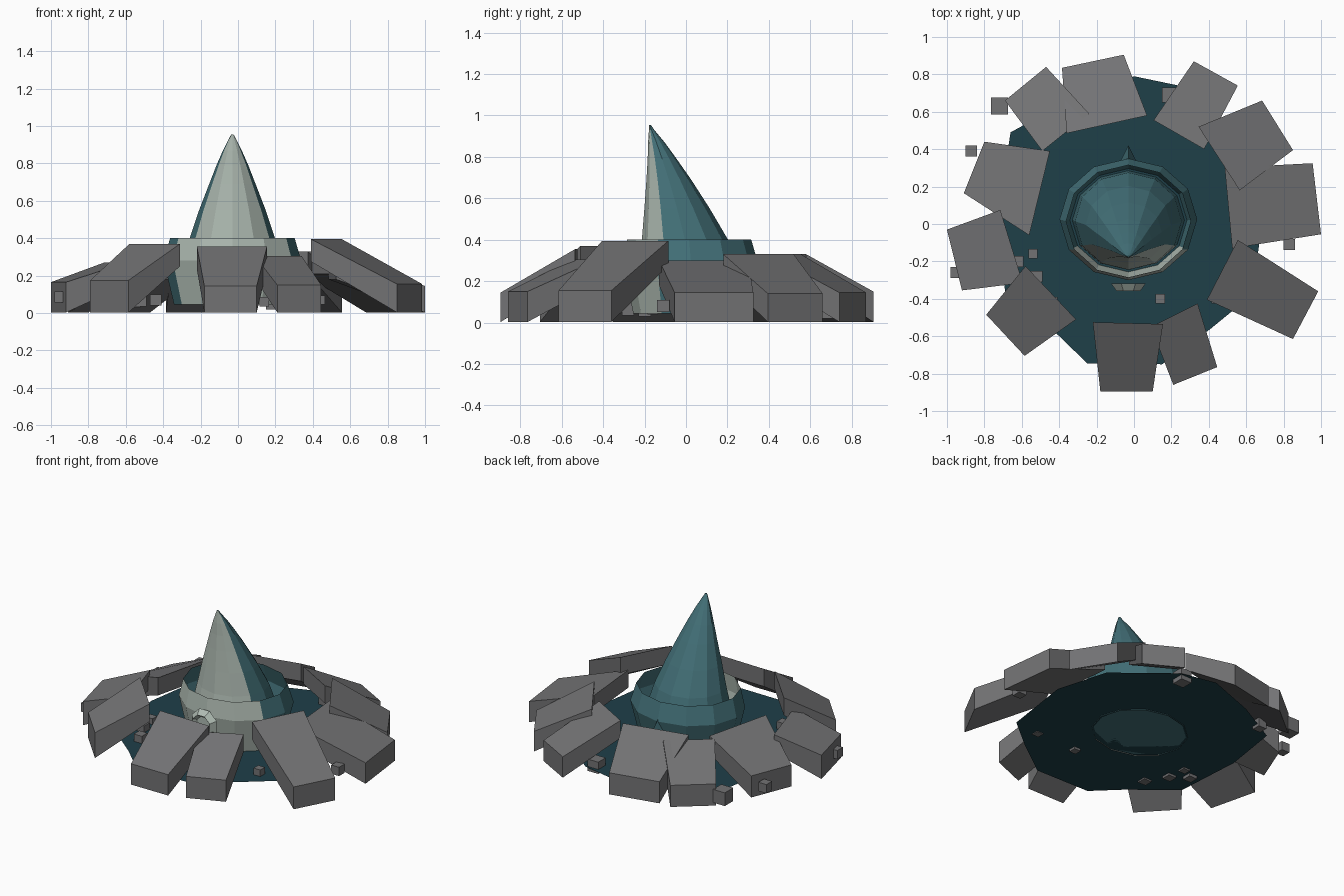
import bpy, bmesh, math


def material(name, rgb):
    m = bpy.data.materials.new(name)
    m.diffuse_color = (*rgb, 1)
    return m


TEAL = material("teal", (0.055, 0.16, 0.185))
CREAM = material("cream", (0.43, 0.50, 0.45))
DARK = material("dark_teal", (0.013, 0.05, 0.066))
STONE = material("stone", (0.17, 0.17, 0.175))


def mesh(name, verts, faces, mat, recalc=True):
    me = bpy.data.meshes.new(name)
    me.from_pydata(verts, [], faces)
    if recalc:
        bm = bmesh.new()
        bm.from_mesh(me)
        bmesh.ops.recalc_face_normals(bm, faces=bm.faces)
        bm.to_mesh(me)
        bm.free()
    me.materials.append(mat)
    ob = bpy.data.objects.new(name, me)
    bpy.context.collection.objects.link(ob)
    return ob


def loft(rings, cap=True):
    n = len(rings[0])
    verts = [v for r in rings for v in r]
    faces = [(k * n + i, k * n + (i + 1) % n, (k + 1) * n + (i + 1) % n, (k + 1) * n + i)
             for k in range(len(rings) - 1) for i in range(n)]
    if cap:
        faces += [tuple(reversed(range(n))), tuple(range((len(rings) - 1) * n, len(rings) * n))]
    return verts, faces


# Elliptical shell from (z, centre y, radius x, radius y), with a cream front
SIDES = 12


def shell(name, profile, cap):
    rings = [[(-0.03 + rx * math.sin(2 * math.pi * i / SIDES),
               cy - ry * math.cos(2 * math.pi * i / SIDES), z) for i in range(SIDES)]
             for z, cy, rx, ry in profile]
    ob = mesh(name, *loft(rings, cap), TEAL, False)
    ob.data.materials.append(CREAM)
    for p in ob.data.polygons:
        if p.index < (len(profile) - 1) * SIDES and p.index % SIDES in (0, 1, SIDES - 1, SIDES - 2):
            p.material_index = 1


shell("collar", [(0.045, 0.02, 0.312, 0.275), (0.28, 0.025, 0.368, 0.325),
                 (0.40, 0.015, 0.333, 0.30)], False)
shell("horn", [(0.05, 0.02, 0.30, 0.265), (0.20, 0.015, 0.285, 0.26), (0.40, -0.005, 0.228, 0.208),
               (0.55, -0.043, 0.178, 0.158), (0.69, -0.083, 0.124, 0.108), (0.79, -0.115, 0.085, 0.07),
               (0.87, -0.143, 0.05, 0.04), (0.93, -0.166, 0.02, 0.013), (0.955, -0.174, 0.006, 0.004)], True)

# Front port: bevelled octagonal rim with a recess
port = []
for r, y in ((0.10, -0.318), (0.07, -0.357), (0.05, -0.33)):
    port.append([(-0.03 + r * math.cos(math.pi * (i + .5) / 4), y,
                  0.24 + r * math.sin(math.pi * (i + .5) / 4)) for i in range(8)])
mesh("front_port", *loft(port), CREAM)

# Back fin
mesh("back_fin", [(-0.08, 0.32, 0.15), (0.02, 0.32, 0.15), (-0.03, 0.32, 0.32), (-0.03, 0.42, 0.22)],
     [(0, 1, 2), (0, 1, 3), (1, 2, 3), (0, 2, 3)], TEAL)

# Flat ragged ground patch
rim = [(0.24, 0.74), (0.0, 0.79), (-0.35, 0.66), (-0.66, 0.49), (-0.72, 0.1), (-0.69, -0.36),
       (-0.41, -0.59), (-0.25, -0.745), (0.15, -0.75), (0.41, -0.56), (0.63, -0.38), (0.70, 0.1), (0.6, 0.45)]
mesh("ground_patch", [(x, y, 0.05) for x, y in rim], [tuple(range(len(rim)))], DARK, False)

# Tilted slabs: two inner corners, two outer corners, inner and outer height
slabs = [
    (-.22, -.525, .155, -.535, .10, -.895, -.18, -.895, .355, .145),
    (.09, -.55, .34, -.425, .445, -.765, .21, -.86, .305, .15),
    (.555, -.085, .39, -.405, .85, -.615, .985, -.36, .395, .155),
    (.525, -.13, .485, .30, .955, .325, 1.0, -.055, .30, .145),
    (.345, .52, .565, .18, .85, .395, .685, .66, .33, .14),
    (.105, .555, .375, .40, .555, .74, .32, .87, .33, .145),
    (-.36, .485, .07, .58, -.055, .905, -.385, .835, .33, .15),
    (-.24, .59, -.49, .39, -.69, .66, -.47, .84, .30, .15),
    (-.45, .39, -.56, -.06, -.91, .165, -.80, .44, .31, .15),
    (-.715, .075, -.595, -.315, -.92, -.355, -1.0, -.03, .27, .165),
    (-.58, -.225, -.31, -.51, -.585, -.705, -.79, -.485, .37, .175)]
for n, (ax, ay, bx, by, cx, cy, dx, dy, zi, zo) in enumerate(slabs):
    top = [(ax, ay, zi), (bx, by, zi), (cx, cy, zo), (dx, dy, zo)]
    low = [(x, y, z) for (x, y, _), z in zip(top, (zi - .12, zi - .12, .003, .003))]
    mesh(f"slab_{n + 1}", *loft([low, top]), STONE)

# Loose rubble cubes (x, y, z, size)
for n, (x, y, z, s) in enumerate([
        (-.72, .63, .07, .09), (-.87, .39, .08, .06), (.19, .69, .06, .08), (.83, -.11, .08, .06),
        (-.95, -.26, .085, .06), (-.54, -.16, .065, .05), (-.52, -.28, .065, .06), (.14, -.40, .06, .05),
        (.44, -.40, .07, .05), (-.44, -.42, .07, .06), (-.62, -.20, .06, .06), (-.55, .55, .06, .06)]):
    h = s / 2
    sq = [(x - h, y - h), (x + h, y - h), (x + h, y + h), (x - h, y + h)]
    mesh(f"rubble_{n + 1}", *loft([[(a, b, max(0, z + k)) for a, b in sq] for k in (-h, h)]), STONE)
